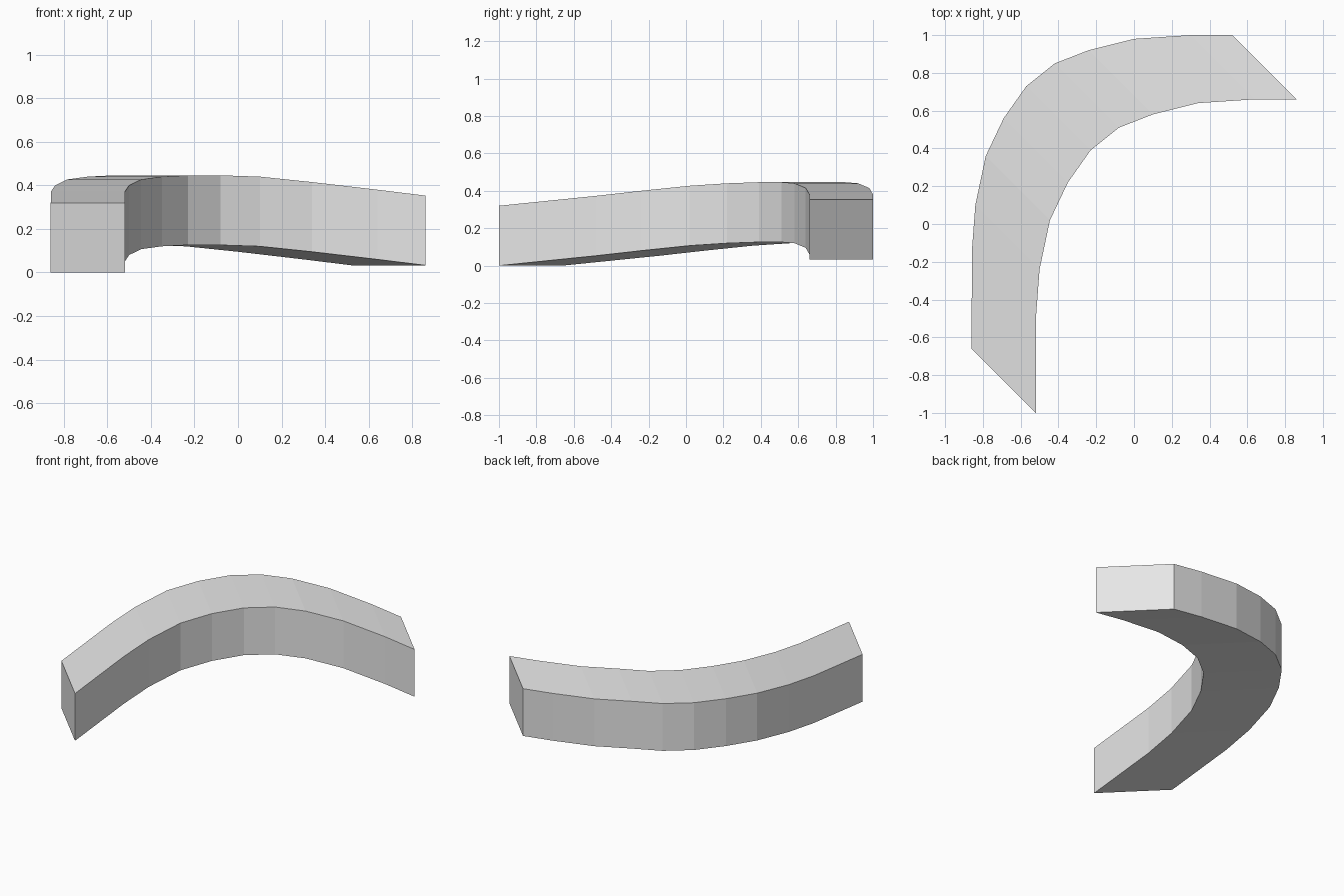
import bpy
import bmesh
from mathutils import Vector

cube = bpy.data.objects.get("Cube")
if cube:
    bpy.data.objects.remove(cube, do_unlink=True)

# Plain light grey
grey = bpy.data.materials.new("light_grey")
grey.use_nodes = True
colour = (0.8, 0.8, 0.8, 1.0)
grey.diffuse_color = colour
grey.node_tree.nodes["Principled BSDF"].inputs["Base Color"].default_value = colour

# Outer lower edge of the curved, gently arched rail
path = [
    (-0.86, -0.66, 0.0), (-0.858, -0.14, 0.053), (-0.84, 0.10, 0.08),
    (-0.785, 0.36, 0.107), (-0.69, 0.56, 0.12), (-0.57, 0.73, 0.126),
    (-0.42, 0.85, 0.126), (-0.24, 0.92, 0.12), (0.0, 0.98, 0.095),
    (0.30, 1.0, 0.06), (0.52, 1.0, 0.033),
]
across = Vector((0.34, -0.34, 0))
up = Vector((0, 0, 0.32))

# Sweep one slanted rectangle along the path without turning it
bm = bmesh.new()
rings = []
for point in path:
    p = Vector(point)
    rings.append([bm.verts.new(c) for c in (p, p + across, p + across + up, p + up)])
for a, b in zip(rings, rings[1:]):
    for i in range(4):
        j = (i + 1) % 4
        bm.faces.new((a[i], a[j], b[j], b[i]))

# Close both ends
bm.faces.new(rings[0])
bm.faces.new(rings[-1])
bmesh.ops.recalc_face_normals(bm, faces=bm.faces)

mesh = bpy.data.meshes.new("curved_rail")
bm.to_mesh(mesh)
bm.free()
mesh.materials.append(grey)
rail = bpy.data.objects.new("curved_rail", mesh)
bpy.context.collection.objects.link(rail)
